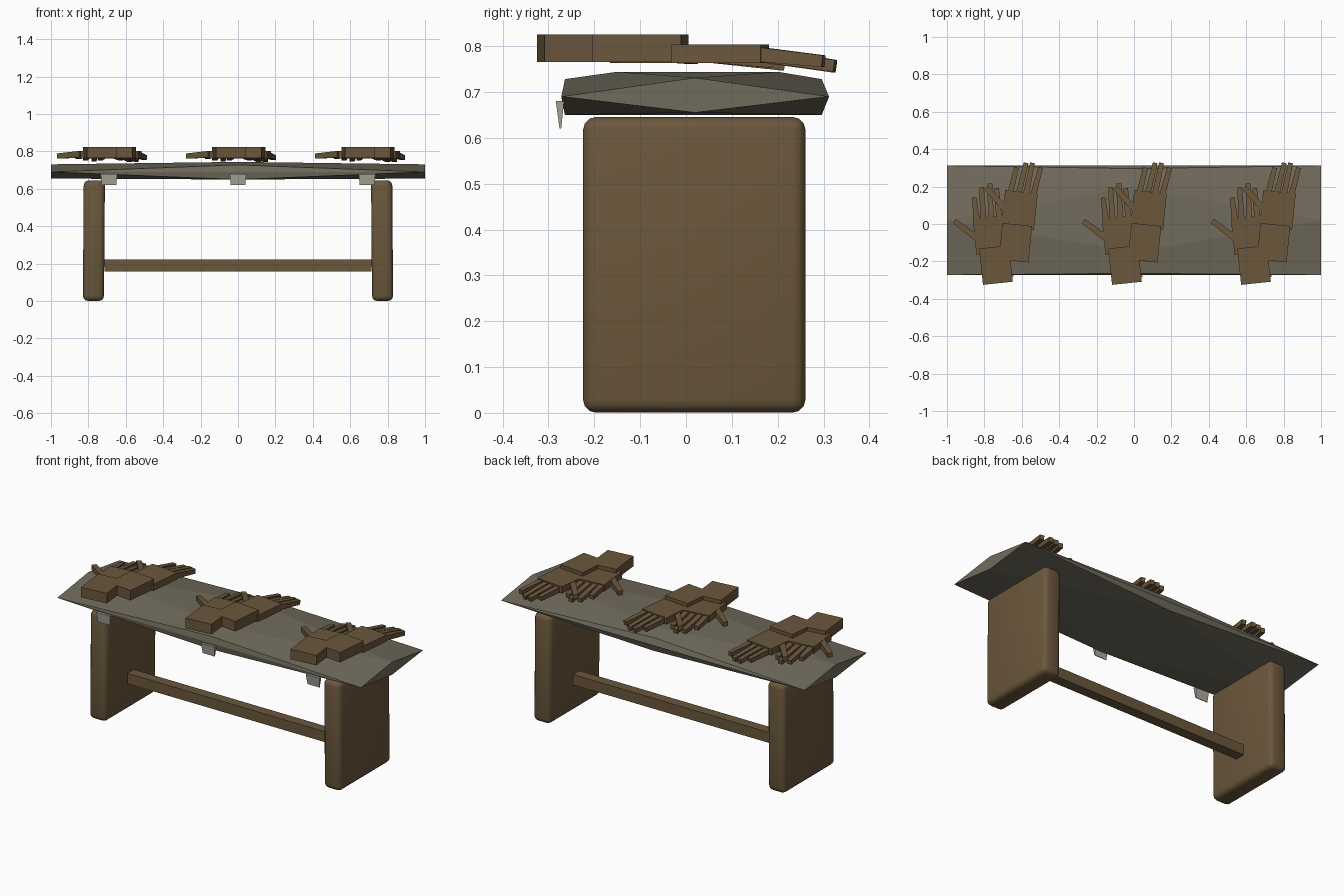
import bpy, bmesh, math
from mathutils import Matrix, Vector

cube = bpy.data.objects.get("Cube")
if cube:
    bpy.data.objects.remove(cube, do_unlink=True)


def material(name, rgb):
    m = bpy.data.materials.new(name)
    m.use_nodes = True
    m.diffuse_color = (*rgb, 1)
    node = next(n for n in m.node_tree.nodes if n.type == 'BSDF_PRINCIPLED')
    node.inputs["Base Color"].default_value = (*rgb, 1)
    node.inputs["Roughness"].default_value = 0.9
    return m


brown = material("brown wood", (0.147, 0.095, 0.045))
grey = material("grey stone", (0.165, 0.148, 0.107))
pale = material("pale metal", (0.40, 0.39, 0.32))


def finish(name, bm, mat):
    bmesh.ops.recalc_face_normals(bm, faces=bm.faces)
    me = bpy.data.meshes.new(name)
    bm.to_mesh(me)
    bm.free()
    me.materials.append(mat)
    ob = bpy.data.objects.new(name, me)
    bpy.context.collection.objects.link(ob)
    return ob


def add_box(bm, center, size, turn=0.0):
    mat = (Matrix.Translation(center) @ Matrix.Rotation(math.radians(turn), 4, 'Z')
           @ Matrix.Diagonal((*size, 1)))
    return bmesh.ops.create_cube(bm, size=1, matrix=mat)["verts"]


def add_finger(bm, base, tip, width):
    # Tapered stick laid from the palm edge to the fingertip
    base, tip = Vector(base), Vector(tip)
    way = tip - base
    rot = way.to_track_quat('Y', 'Z').to_matrix().to_4x4()
    verts = bmesh.ops.create_cube(bm, size=1)["verts"]
    for v in verts:
        k = width if v.co.y < 0 else width * 0.8
        v.co = Vector((v.co.x * k, v.co.y * way.length, v.co.z * k))
        v.co = rot @ v.co + (base + tip) / 2


# Table top: a slab pinched to a point at each corner
bm = bmesh.new()
points = [(0, -0.15, 0.744), (0, 0.2, 0.744)]
for x in (-1, 1):
    points += [(x, -0.272, 0.69), (x, 0.312, 0.69), (x, 0.02, 0.731), (x, 0.02, 0.655)]
for y in (-0.264, 0.296):
    points += [(0, y, 0.728), (0, y, 0.65)]
for p in points:
    bm.verts.new(p)
bmesh.ops.convex_hull(bm, input=bm.verts)
finish("table_top", bm, grey)

# Two slab legs with rounded edges
for side, name in ((-1, "right_leg"), (1, "left_leg")):
    bm = bmesh.new()
    for v in add_box(bm, (side * 0.768, 0.018, 0.323), (0.113, 0.485, 0.645)):
        if v.co.z < 0.3:
            v.co.x += side * 0.005
    bmesh.ops.bevel(bm, geom=bm.edges[:], offset=0.028, segments=3, profile=0.5,
                    affect='EDGES')
    leg = finish(name, bm, brown)
    for f in leg.data.polygons:
        f.use_smooth = True

# Stretcher beam between the legs
bm = bmesh.new()
add_box(bm, (0, 0.01, 0.19), (1.43, 0.06, 0.062))
finish("stretcher", bm, brown)

# Wedge tags along the front edge
for i, x in enumerate((-0.69, 0, 0.69)):
    bm = bmesh.new()
    for v in add_box(bm, (x, -0.275, 0.65), (0.09, 0.018, 0.06)):
        if v.co.z < 0.65:
            v.co.x = x + (v.co.x - x) * 0.87
            v.co.y = -0.274 + (v.co.y + 0.275) * 0.2
    finish(f"tag_{i + 1}", bm, pale)


def hand(name, x0, wrist, palm, turn, fingers, thumb):
    bm = bmesh.new()
    add_box(bm, (x0 + wrist[0], wrist[1], 0.795), (0.16, 0.195, 0.06), turn)
    add_box(bm, (x0 + palm[0], palm[1], 0.783), (0.175, 0.195, 0.04), turn)
    for (bx, by), (tx, ty), drop in fingers:
        add_finger(bm, (x0 + bx, by, 0.783), (x0 + tx, ty, 0.775 - drop), 0.032)
    (bx, by), (tx, ty) = thumb
    add_finger(bm, (x0 + bx, by, 0.785), (x0 + tx, ty, 0.775), 0.035)
    finish(name, bm, brown)


# Three pairs of carved hands resting over the top
first = [((-0.15, 0.02), (-0.165, 0.14), 0.004), ((-0.115, 0.02), (-0.125, 0.195), 0.012),
         ((-0.075, 0.02), (-0.08, 0.215), 0.016), ((-0.03, 0.02), (-0.045, 0.19), 0.01)]
second = [((0.025, 0.15), (0.062, 0.3), 0.01), ((0.07, 0.15), (0.113, 0.325), 0.02),
          ((0.11, 0.15), (0.147, 0.325), 0.018), ((0.15, 0.15), (0.19, 0.3), 0.008)]
for i, x0 in enumerate((-0.69, 0, 0.69)):
    hand(f"outer_hand_{i + 1}", x0, (-0.048, -0.22), (-0.075, -0.06), 6, first,
         ((-0.15, -0.075), (-0.27, 0.015)))
    hand(f"inner_hand_{i + 1}", x0, (0.056, -0.1), (0.078, 0.075), -6, second,
         ((0.02, 0.06), (-0.1, 0.195)))
